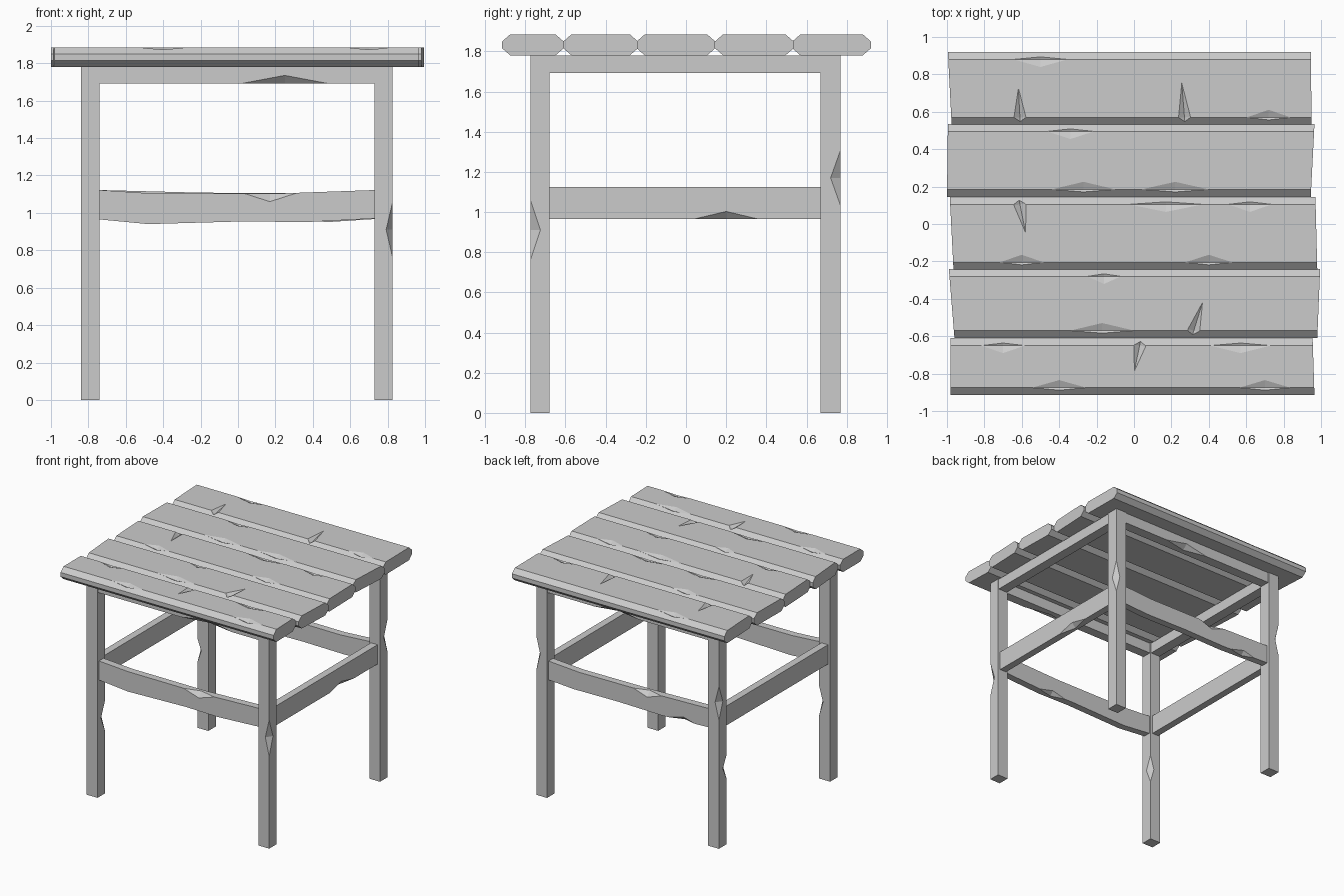
import bpy, bmesh
from mathutils import Matrix, Vector

cube = bpy.data.objects.get("Cube")
if cube:
    bpy.data.objects.remove(cube, do_unlink=True)

wood = bpy.data.materials.new("plain_grey")
wood.use_nodes = True
GREY = (0.6, 0.6, 0.6, 1)
wood.diffuse_color = GREY
wood.node_tree.nodes["Principled BSDF"].inputs["Base Color"].default_value = GREY


def make(name, bm):
    bmesh.ops.recalc_face_normals(bm, faces=bm.faces)
    mesh = bpy.data.meshes.new(name)
    bm.to_mesh(mesh)
    bm.free()
    mesh.materials.append(wood)
    obj = bpy.data.objects.new(name, mesh)
    bpy.context.collection.objects.link(obj)
    return obj


def loft(name, start, end):
    """Solid between two matching outlines."""
    bm = bmesh.new()
    a = [bm.verts.new(p) for p in start]
    b = [bm.verts.new(p) for p in end]
    bm.faces.new(a)
    bm.faces.new(b[::-1])
    for i in range(len(a)):
        j = (i + 1) % len(a)
        bm.faces.new((a[i], b[i], b[j], a[j]))
    return make(name, bm)


def box(name, x0, x1, y0, y1, z0, z1):
    ring = [(x0, y0), (x1, y0), (x1, y1), (x0, y1)]
    return loft(name, [(x, y, z0) for x, y in ring], [(x, y, z1) for x, y in ring])


def chip(obj, centre, half, turn=0):
    """Carve a faceted chip with a stretched octahedron."""
    bm = bmesh.new()
    tips = [[bm.verts.new(Vector([s * half[k] if k == i else 0 for k in range(3)]))
             for s in (-1, 1)] for i in range(3)]
    for x in tips[0]:
        for y in tips[1]:
            for z in tips[2]:
                bm.faces.new((x, y, z))
    place = Matrix.Translation(centre) @ Matrix.Rotation(turn, 4, "Z")
    bmesh.ops.transform(bm, matrix=place, verts=bm.verts)
    cutter = make("chip_cutter", bm)
    cutter.hide_render = True
    mod = obj.modifiers.new("chip", "BOOLEAN")
    mod.operation, mod.solver, mod.object = "DIFFERENCE", "EXACT", cutter
    bpy.context.view_layer.update()
    graph = bpy.context.evaluated_depsgraph_get()
    carved = bpy.data.meshes.new_from_object(obj.evaluated_get(graph))
    obj.modifiers.clear()
    obj.data = carved
    bpy.data.objects.remove(cutter, do_unlink=True)


# Top planks: y range, left end (front, back), right end (front, back),
# chips on the front edge, chips on the back edge, cracks (x, edge side, length, turn)
TOP, BOTTOM, BEVEL = 1.885, 1.78, 0.04
PLANKS = [
    (-.915, -.61, (-.98, -.98), (.965, .955),
     [(-.4, .16), (.7, .15)], [(-.7, .13), (.57, .18)], [(.03, 1, .15, -.2)]),
    (-.61, -.24, (-.96, -.99), (.98, .995),
     [(-.17, .19)], [(-.16, .1)], [(.32, -1, .17, -.3)]),
    (-.245, .145, (-.965, -.985), (.98, .97),
     [(-.6, .13), (.4, .14)], [(.17, .22), (.62, .13)], [(-.61, 1, .17, .2)]),
    (.145, .535, (-1, -.995), (.945, .965),
     [(-.27, .19), (.22, .2)], [(-.34, .14)], []),
    (.53, .92, (-.975, -.995), (.95, .945),
     [(.72, .13)], [(-.5, .16)], [(-.61, -1, .17, .05), (.27, -1, .2, .08)]),
]
for n, (y0, y1, left, right, front, back, cracks) in enumerate(PLANKS, 1):
    outline = [(y0 + BEVEL, BOTTOM), (y1 - BEVEL, BOTTOM), (y1, BOTTOM + .035), (y1, TOP - .035),
               (y1 - BEVEL, TOP), (y0 + BEVEL, TOP), (y0, TOP - .035), (y0, BOTTOM + .035)]

    def end(xs):
        return [(xs[0] + (xs[1] - xs[0]) * (y - y0) / (y1 - y0), y, z) for y, z in outline]

    plank = loft(f"top_plank_{n}", end(left), end(right))
    for chips, y in ((front, y0 + BEVEL), (back, y1 - BEVEL)):
        for x, half in chips:
            chip(plank, (x, y, TOP + .002), (half, .045, .02))
    for x, side, length, turn in cracks:
        y = y1 - BEVEL if side > 0 else y0 + BEVEL
        chip(plank, (x, y, TOP + .002), (.035, length, .025), turn)

# Legs, each with chipped corners (x, y, z, half height)
XS = {"right": (-.84, -.74), "left": (.73, .827)}
YS = {"front": (-.775, -.68), "back": (.67, .77)}
LEG_CHIPS = {
    "front_left": [(.827, -.775, .91, .15)],
    "back_left": [(.827, .77, 1.17, .14)],
    "back_right": [(-.84, .77, 1.2, .14), (-.84, .67, .64, .1)],
    "front_right": [(-.74, -.68, .64, .12)],
}
for depth, ys in YS.items():
    for side, xs in XS.items():
        leg = box(f"{depth}_{side}_leg", *xs, *ys, 0, BOTTOM)
        for x, y, z, half in LEG_CHIPS[f"{depth}_{side}"]:
            chip(leg, (x, y, z), (.035, .05, half))

# Apron under the top
X0, X1, Y0, Y1 = -.74, .73, -.68, .67
APRON = (1.692, BOTTOM)
front_apron = box("front_apron", X0, X1, -.768, -.687, *APRON)
back_apron = box("back_apron", X0, X1, .677, .763, *APRON)
box("right_apron", -.833, -.747, Y0, Y1, *APRON)
box("left_apron", .737, .82, Y0, Y1, *APRON)
chip(front_apron, (.25, -.768, APRON[0]), (.23, .04, .043))
chip(back_apron, (.1, .763, APRON[0]), (.2, .04, .04))


# Worn front and back stretchers, straight side stretchers
def worn(name, y0, y1, lower, upper):
    ring = lower + upper[::-1]
    return loft(name, [(x, y0, z) for x, z in ring], [(x, y1, z) for x, z in ring])


front_rail = worn("front_stretcher", -.755, -.695,
                  [(X0, .965), (-.48, .94), (.05, .955), (.35, .95), (X1, .97)],
                  [(X0, 1.122), (-.48, 1.105), (.2, 1.103), (X1, 1.122)])
back_rail = worn("back_stretcher", .69, .75,
                 [(X0, .967), (-.3, .95), (.1, .957), (.5, .952), (X1, .967)],
                 [(X0, 1.122), (-.2, 1.108), (.45, 1.104), (X1, 1.122)])
chip(front_rail, (.17, -.755, 1.105), (.14, .04, .045))
chip(front_rail, (.25, -.695, .95), (.14, .035, .035))
chip(back_rail, (-.17, .75, 1.11), (.13, .04, .045))
chip(back_rail, (-.5, .75, .955), (.13, .035, .035))
left_rail = box("left_stretcher", .745, .805, Y0, Y1, .965, 1.125)
box("right_stretcher", -.82, -.76, Y0, Y1, .965, 1.125)
chip(left_rail, (.805, .2, .965), (.035, .16, .038))
